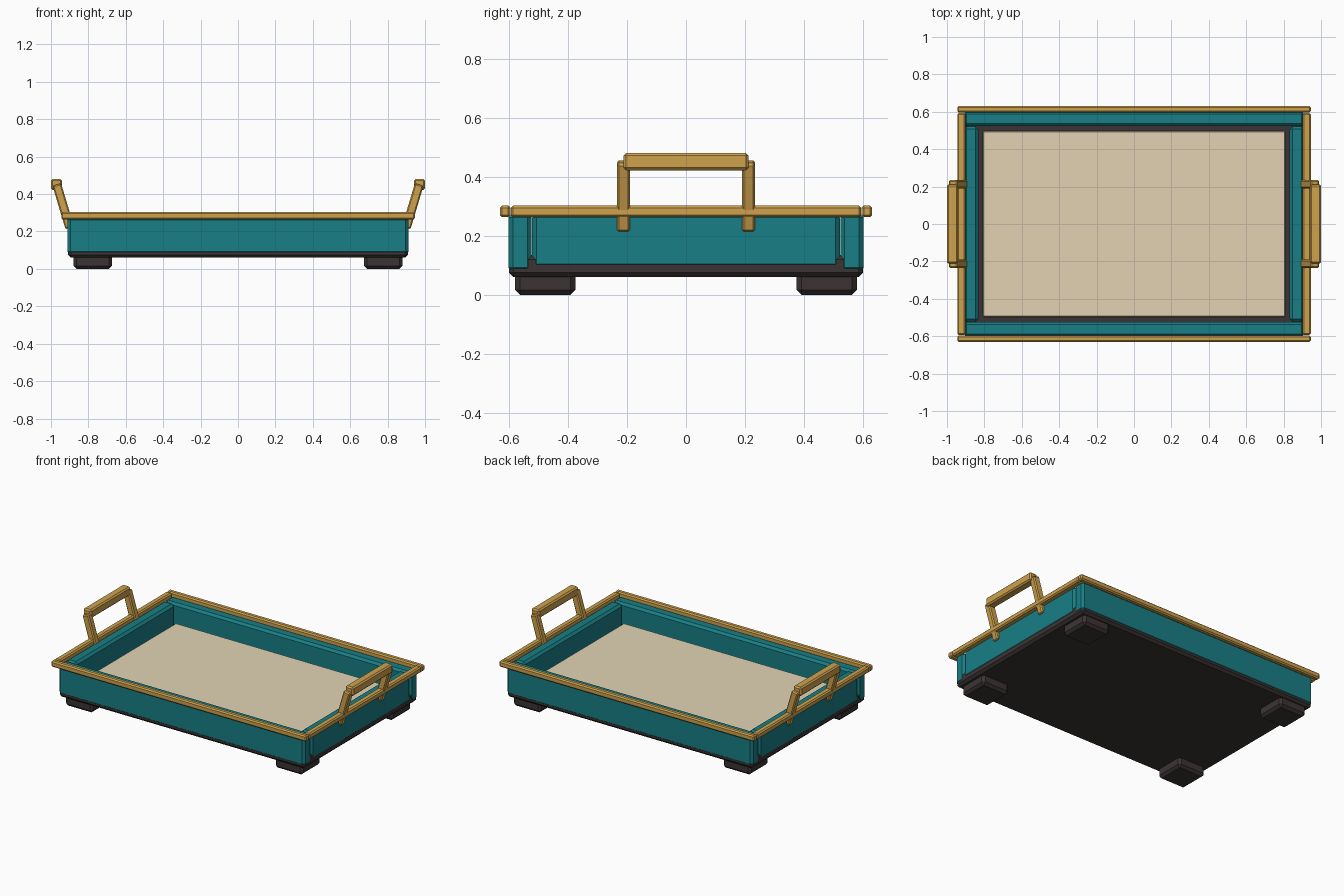
import bpy
from math import atan
from mathutils import Matrix, Vector

cube = bpy.data.objects.get("Cube")
if cube:
    bpy.data.objects.remove(cube, do_unlink=True)


def material(name, rgb):
    m = bpy.data.materials.new(name)
    m.use_nodes = True
    m.diffuse_color = (*rgb, 1)
    m.node_tree.nodes["Principled BSDF"].inputs["Base Color"].default_value = (*rgb, 1)
    return m


teal = material("teal paint", (0.009, 0.21, 0.235))
gold = material("brushed gold", (0.62, 0.36, 0.075))
dark = material("dark wood", (0.045, 0.034, 0.034))
beige = material("beige lining", (0.76, 0.65, 0.455))


def box(name, lo, hi, mat, bevel, tilt=0.0):
    """Chamfered box between two corners, optionally tilted about y."""
    lo, hi = Vector(lo), Vector(hi)
    bpy.ops.mesh.primitive_cube_add(size=1, location=(lo + hi) / 2)
    ob = bpy.context.object
    ob.name = name
    ob.data.transform(Matrix.Diagonal((*(hi - lo), 1)))
    ob.rotation_euler.y = tilt
    ob.data.materials.append(mat)
    mod = ob.modifiers.new("chamfer", "BEVEL")
    mod.width = bevel
    mod.segments = 1


# Base slab and raised lining
box("base", (-0.909, -0.6, 0.06), (0.909, 0.6, 0.135), dark, 0.015)
box("lining", (-0.808, -0.497, 0.125), (0.808, 0.497, 0.161), beige, 0.004)

# Front and back walls with the long rails
for name, s in (("front", -1), ("back", 1)):
    y = sorted((s * 0.523, s * 0.602))
    box(name + "_wall", (-0.911, y[0], 0.077), (0.911, y[1], 0.277), teal, 0.015)
    y = sorted((s * 0.595, s * 0.631))
    box(name + "_rail", (-0.945, y[0], 0.263), (0.945, y[1], 0.303), gold, 0.008)

# End walls, short rails and handles
for name, s in (("right", -1), ("left", 1)):
    x = sorted((s * 0.832, s * 0.911))
    box(name + "_wall", (x[0], -0.522, 0.09), (x[1], 0.522, 0.277), teal, 0.015)
    x = sorted((s * 0.902, s * 0.945))
    box(name + "_rail", (x[0], -0.594, 0.263), (x[1], 0.594, 0.303), gold, 0.008)
    x = sorted((s * 0.941, s * 1.0))
    box(name + "_grip", (x[0], -0.212, 0.422), (x[1], 0.212, 0.481), gold, 0.009)
    for end, t in (("front", -1), ("back", 1)):
        cx, cy = s * 0.934, t * 0.212
        box(f"{name}_{end}_handle_post", (cx - 0.024, cy - 0.0225, 0.214),
            (cx + 0.024, cy + 0.0225, 0.456), gold, 0.007, s * atan(0.3))

# Feet
for name, s in (("right", -1), ("left", 1)):
    for end, t in (("front", -1), ("back", 1)):
        cx, cy = s * 0.777, t * 0.477
        box(f"{end}_{name}_foot", (cx - 0.102, cy - 0.102, 0),
            (cx + 0.102, cy + 0.102, 0.08), dark, 0.016)
